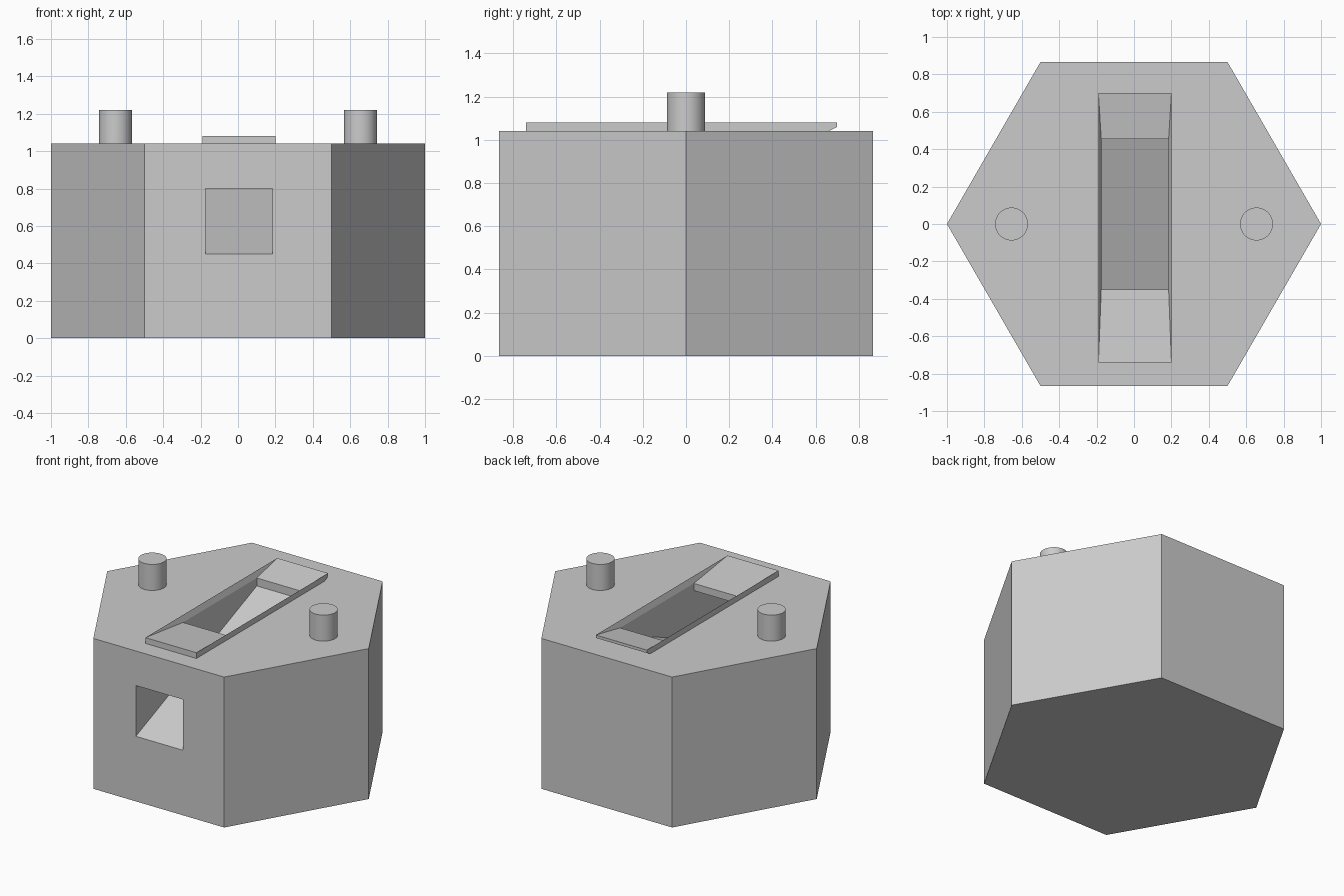
import bpy, bmesh
from math import cos, sin, tau

old = bpy.data.objects.get("Cube")
if old:
    bpy.data.objects.remove(old, do_unlink=True)

grey = bpy.data.materials.new("light grey")
grey.use_nodes = True
grey.diffuse_color = (0.6, 0.6, 0.6, 1)
grey.node_tree.nodes["Principled BSDF"].inputs["Base Color"].default_value = (0.6, 0.6, 0.6, 1)


def loft(name, loops, ring=False):
    """Bridge matching point loops; cap the ends, or close into a ring."""
    bm = bmesh.new()
    rows = [[bm.verts.new(p) for p in loop] for loop in loops]
    pairs = list(zip(rows, rows[1:]))
    if ring:
        pairs.append((rows[-1], rows[0]))
    else:
        bm.faces.new(rows[0])
        bm.faces.new(rows[-1])
    for a, b in pairs:
        for i in range(len(a)):
            j = (i + 1) % len(a)
            bm.faces.new((a[i], a[j], b[j], b[i]))
    bmesh.ops.recalc_face_normals(bm, faces=bm.faces)
    mesh = bpy.data.meshes.new(name)
    bm.to_mesh(mesh)
    bm.free()
    mesh.materials.append(grey)
    obj = bpy.data.objects.new(name, mesh)
    bpy.context.collection.objects.link(obj)
    return obj


def circle(x, radius, z, sides):
    return [(x + radius * cos(tau * i / sides), radius * sin(tau * i / sides), z)
            for i in range(sides)]


def rect(x0, x1, y0, y1, z):
    return [(x0, y0, z), (x1, y0, z), (x1, y1, z), (x0, y1, z)]


def activate(obj):
    bpy.ops.object.select_all(action='DESELECT')
    obj.select_set(True)
    bpy.context.view_layer.objects.active = obj


TOP = 1.04
LEFT, RIGHT = -0.175, 0.185          # side walls of the chute
FRONT, BACK = -0.35, 0.455           # ends of the top opening

# Hexagonal body
body = loft("body", [circle(0, 1, z, 6) for z in (0, TOP)])

# Sloping chute from the top opening to the front window
profile = [(-0.95, 0.416), (BACK, 0.985), (BACK, 1.2), (FRONT, 1.2),
           (FRONT, 0.99), (-0.95, 0.77)]
cutter = loft("chute_cutter", [[(x, y, z) for y, z in profile] for x in (LEFT, RIGHT)])
cutter.hide_render = True
cut = body.modifiers.new("chute", 'BOOLEAN')
cut.operation = 'DIFFERENCE'
cut.solver = 'EXACT'
cut.object = cutter
activate(body)
bpy.ops.object.modifier_apply(modifier=cut.name)
bpy.data.objects.remove(cutter, do_unlink=True)

# Raised rim with funnel slopes and an undercut back edge
loft("hopper_rim", [
    rect(-0.19, 0.2, -0.74, 0.66, TOP),
    rect(-0.19, 0.2, -0.74, 0.7, 1.06),
    rect(-0.19, 0.2, -0.74, 0.7, 1.08),
    rect(LEFT, RIGHT, FRONT, BACK, TOP),
], ring=True)

# Round pegs on both sides
for side, x in (("right", -0.655), ("left", 0.655)):
    peg = loft(side + "_peg", [circle(x, 0.088, z, 48) for z in (TOP - 0.02, 1.22)])
    activate(peg)
    bpy.ops.object.shade_smooth_by_angle()
